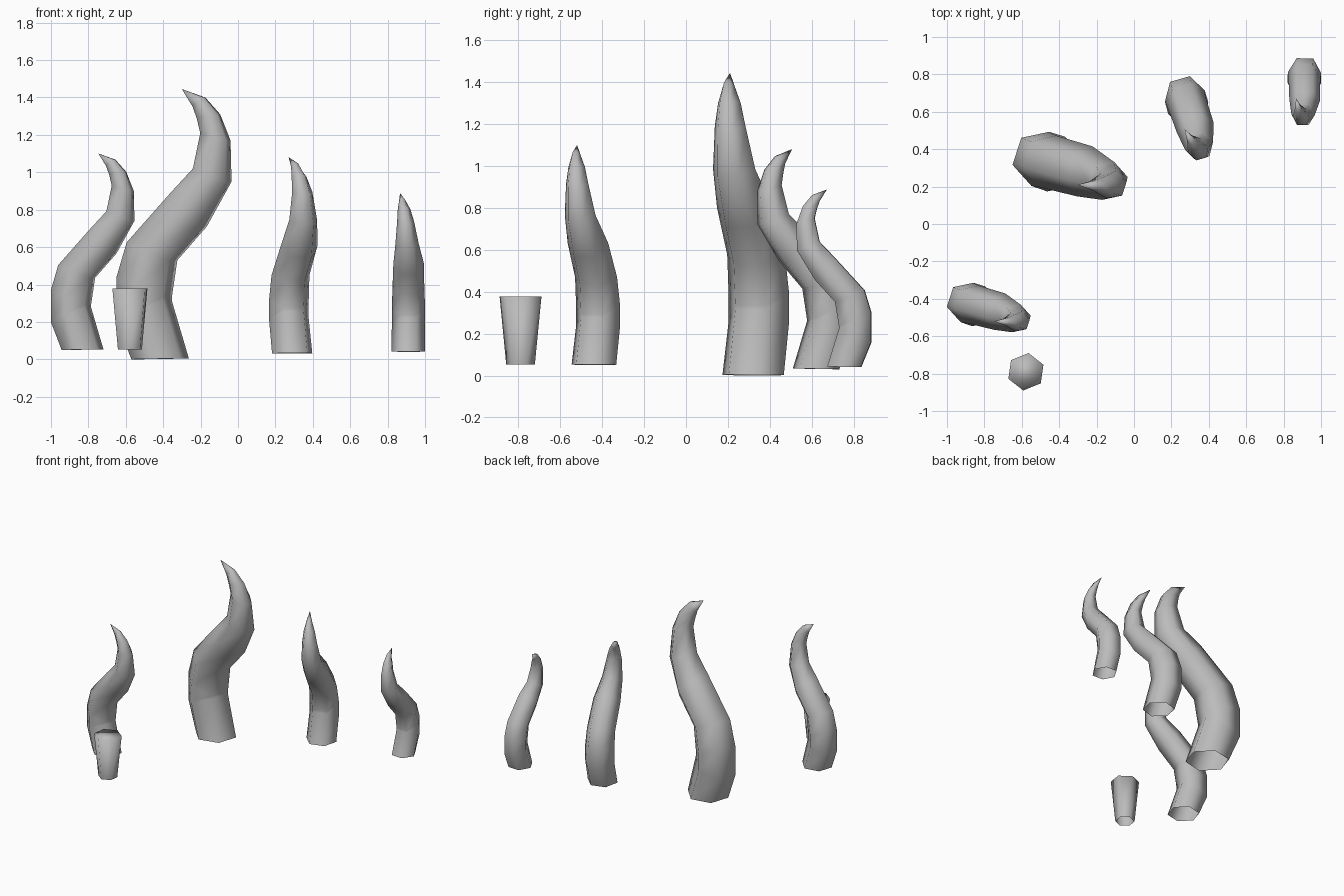
import bpy, bmesh, math
from mathutils import Matrix, Vector

if "Cube" in bpy.data.objects:
    bpy.data.objects.remove(bpy.data.objects["Cube"], do_unlink=True)

grey = bpy.data.materials.new("plain_grey")
grey.use_nodes = True
grey.diffuse_color = (0.5, 0.5, 0.5, 1)
grey.node_tree.nodes["Principled BSDF"].inputs["Base Color"].default_value = (0.5, 0.5, 0.5, 1)

# Tentacle sections: outer (u, z), inner (u, z), half width, sideways shift
SECTIONS = [
    ((-.138, 0), (.135, .005), .154, 0),
    ((-.222, .206), (.040, .312), .152, 0),
    ((-.222, .44), (.040, .335), .152, 0),
    ((-.166, .625), (.072, .53), .145, 0),
    ((.076, .89), (.235, .71), .140, .01),
    ((.20, 1.02), (.383, .95), .106, 0),
    ((.241, 1.21), (.386, 1.17), .077, -.013),
    ((.222, 1.29), (.336, 1.31), .057, -.028),
    ((.20, 1.352), (.262, 1.40), .030, -.045),
]
TIP = Vector((.143, -.069, 1.445))


def hexagon(outer, inner, width, shift):
    """Six points of a section with flat sides facing the bend."""
    a = Vector((outer[0], shift, outer[1]))
    b = Vector((inner[0], shift, inner[1]))
    mid, side = (a + b) / 2, Vector((0, width, 0))
    return [b - side / 2, b + side / 2, mid + side,
            a + side / 2, a - side / 2, mid - side]


def loft(name, rings, tip=None):
    """Skin the rings; close the end with a point or a cap, base left open."""
    bm = bmesh.new()
    loops = [[bm.verts.new(p) for p in ring] for ring in rings]
    for low, high in zip(loops, loops[1:]):
        for i in range(6):
            j = (i + 1) % 6
            bm.faces.new((low[i], low[j], high[j], high[i]))
    if tip:
        end = bm.verts.new(tip)
        for i in range(6):
            bm.faces.new((loops[-1][i], loops[-1][(i + 1) % 6], end))
    else:
        bm.faces.new(loops[-1])
    for face in bm.faces:
        face.smooth = True
    mesh = bpy.data.meshes.new(name)
    bm.to_mesh(mesh)
    bm.free()
    mesh.materials.append(grey)
    obj = bpy.data.objects.new(name, mesh)
    bpy.context.collection.objects.link(obj)
    return obj


# Four curved tentacles: place, size, turn
PLACES = {
    "large_tentacle": ((-.415, .32, 0), 1, -18),
    "front_tentacle": ((-.83, -.44, .05), .727, -18),
    "middle_tentacle": ((.29, .62, .03), .727, -74),
    "small_tentacle": ((.91, .755, .04), .587, -92),
}
for name, (place, size, turn) in PLACES.items():
    obj = loft(name, [hexagon(*s) for s in SECTIONS], TIP)
    obj.data.transform(Matrix.Translation(place)
                       @ Matrix.Rotation(math.radians(turn), 4, "Z")
                       @ Matrix.Scale(size, 4))

# Short flared stump
stump = []
for radius, z in ((.069, .052), (.101, .378)):
    angles = [math.radians(22 + 60 * i) for i in range(6)]
    stump.append([Vector((radius * math.cos(t) - .578, radius * math.sin(t) - .79, z))
                  for t in angles])
loft("flared_stump", stump)
